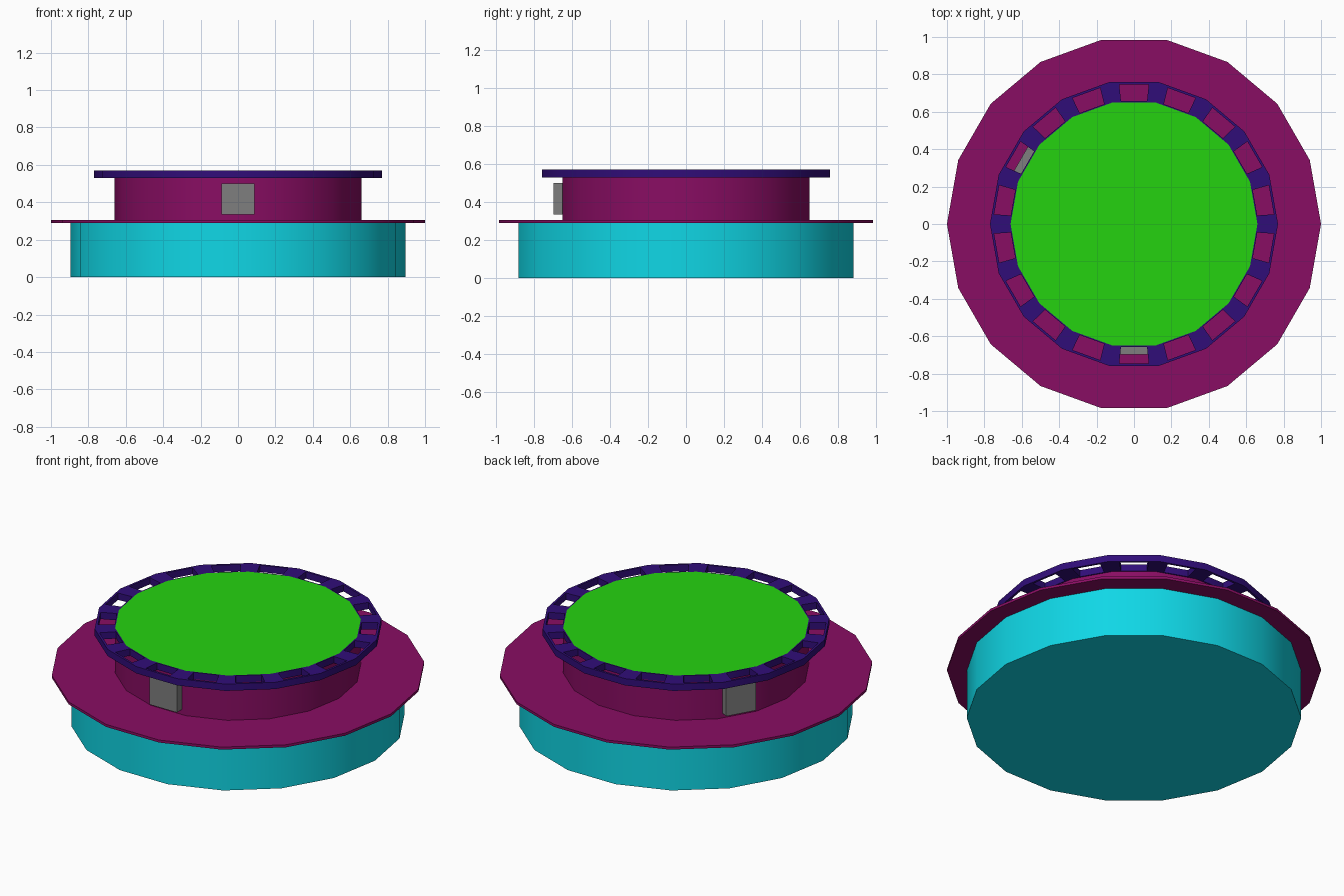
import bpy, bmesh
from math import cos, sin, radians, pi
from mathutils import Vector, Matrix

if "Cube" in bpy.data.objects:
    bpy.data.objects.remove(bpy.data.objects["Cube"], do_unlink=True)

SIDES = 18


def material(name, rgb):
    m = bpy.data.materials.new(name)
    m.use_nodes = True
    color = (*rgb, 1)
    m.diffuse_color = color
    m.node_tree.nodes["Principled BSDF"].inputs["Base Color"].default_value = color
    return m


cyan = material("cyan", (0.005, 0.68, 0.79))
magenta = material("magenta", (0.25, 0.004, 0.125))
green = material("green", (0.018, 0.65, 0.005))
indigo = material("indigo", (0.03, 0.004, 0.19))
grey = material("grey", (0.21, 0.21, 0.21))


def finish(name, bm, mat):
    bmesh.ops.recalc_face_normals(bm, faces=bm.faces)
    mesh = bpy.data.meshes.new(name)
    bm.to_mesh(mesh)
    bm.free()
    mesh.shade_smooth()
    mesh.set_sharp_from_angle(angle=radians(30))
    mesh.materials.append(mat)
    ob = bpy.data.objects.new(name, mesh)
    bpy.context.collection.objects.link(ob)
    return ob


def corner(i, r):
    a = 2 * pi * i / SIDES
    return Vector((r * cos(a), r * sin(a), 0))


def extrude(bm, points, z0, z1):
    face = bm.faces.new([bm.verts.new((p.x, p.y, z0)) for p in points])
    new = bmesh.ops.extrude_face_region(bm, geom=[face], use_keep_orig=True)["geom"]
    verts = [v for v in new if isinstance(v, bmesh.types.BMVert)]
    bmesh.ops.translate(bm, verts=verts, vec=(0, 0, z1 - z0))


def drum(name, r, z0, z1, mat):
    bm = bmesh.new()
    extrude(bm, [corner(i, r) for i in range(SIDES)], z0, z1)
    return finish(name, bm, mat)


def hoop(name, r0, r1, z0, z1, mat):
    bm = bmesh.new()
    v = [bm.verts.new(c) for c in ((r0, 0, z0), (r1, 0, z0), (r1, 0, z1), (r0, 0, z1))]
    e = [bm.edges.new((v[i], v[(i + 1) % 4])) for i in range(4)]
    bmesh.ops.spin(bm, geom=v + e, cent=(0, 0, 0), axis=(0, 0, 1),
                   angle=2 * pi, steps=SIDES, use_merge=True)
    bmesh.ops.remove_doubles(bm, verts=bm.verts, dist=0.0005)
    return finish(name, bm, mat)


# Stacked body
drum("base", 0.895, 0, 0.29, cyan)
drum("flange", 1.0, 0.29, 0.305, magenta)
drum("upper_wall", 0.66, 0.305, 0.53, magenta)
drum("top_disc", 0.66, 0.53, 0.57, green)

# Open ring around the top: two thin hoops joined by bent spokes
LOW, HIGH, INNER, OUTER = 0.53, 0.57, 0.66, 0.77
hoop("ring_outer_rim", 0.757, OUTER, LOW, HIGH, indigo)
hoop("ring_inner_rim", INNER, 0.667, LOW, HIGH, indigo)
bm = bmesh.new()
for i in range(SIDES):
    def arc(r):
        mid = corner(i, r)
        return [mid.lerp(corner(i - 1, r), 0.2), mid, mid.lerp(corner(i + 1, r), 0.2)]
    extrude(bm, arc(0.76) + arc(0.665)[::-1], LOW, HIGH)
finish("ring_spokes", bm, indigo)

# Blocks fixed to the wall
for name, angle in (("front_block", 270), ("side_block", 150)):
    bm = bmesh.new()
    place = (Matrix.Rotation(radians(angle), 4, "Z")
             @ Matrix.Translation((0.665, 0, 0.418))
             @ Matrix.Diagonal((0.066, 0.178, 0.166, 1)))
    bmesh.ops.create_cube(bm, size=1, matrix=place)
    finish(name, bm, grey)
